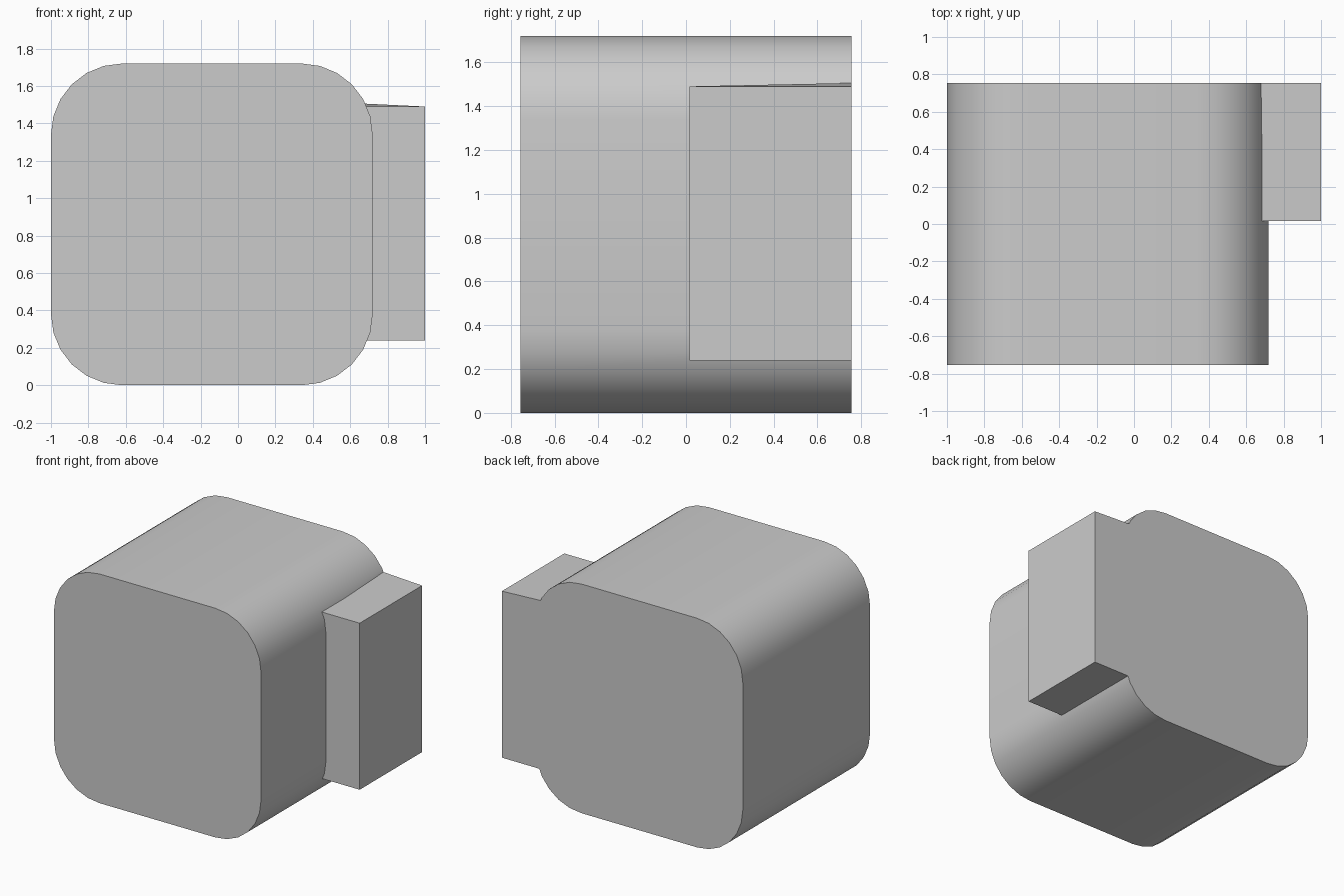
import bpy, bmesh, math

if "Cube" in bpy.data.objects:
    bpy.data.objects.remove(bpy.data.objects["Cube"])

X0, X1, Z0, Z1 = -1.0, 0.72, 0.0, 1.72
Y0, Y1 = -0.755, 0.755
R, SEG = 0.38, 6


def new_object(name, bm):
    bmesh.ops.recalc_face_normals(bm, faces=bm.faces)
    mesh = bpy.data.meshes.new(name)
    bm.to_mesh(mesh)
    bm.free()
    ob = bpy.data.objects.new(name, mesh)
    bpy.context.collection.objects.link(ob)
    return ob


# Rounded-square body, extruded front to back
bm = bmesh.new()
corners = [(X1 - R, Z1 - R), (X0 + R, Z1 - R), (X0 + R, Z0 + R), (X1 - R, Z0 + R)]
ring = []
for q, (cx, cz) in enumerate(corners):
    for i in range(SEG + 1):
        a = math.pi / 2 * (q + i / SEG)
        ring.append(bm.verts.new((cx + R * math.cos(a), Y0, cz + R * math.sin(a))))
face = bm.faces.new(ring)
ext = bmesh.ops.extrude_face_region(bm, geom=[face], use_keep_orig=True)
moved = [g for g in ext["geom"] if isinstance(g, bmesh.types.BMVert)]
bmesh.ops.translate(bm, verts=moved, vec=(0, Y1 - Y0, 0))
body = new_object("body", bm)

# Side block, flush with the back, its top rising slightly at the inner back corner
bm = bmesh.new()
bmesh.ops.create_cube(bm, size=1)
for v in bm.verts:
    outer, back, top = v.co.x > 0, v.co.y > 0, v.co.z > 0
    v.co.x = 1.0 if outer else 0.5
    v.co.y = Y1 if back else 0.015
    v.co.z = 0.24 if not top else (1.514 if back and not outer else 1.49)
block = new_object("side_block_cutter", bm)
block.hide_render = True
block.hide_set(True)

# Weld the block to the body
mod = body.modifiers.new("weld_block", "BOOLEAN")
mod.operation = "UNION"
mod.solver = "EXACT"
mod.object = block
bpy.context.view_layer.objects.active = body
body.select_set(True)
bpy.ops.object.modifier_apply(modifier=mod.name)
bpy.data.objects.remove(block)
bpy.ops.object.shade_smooth_by_angle(angle=math.radians(35))
